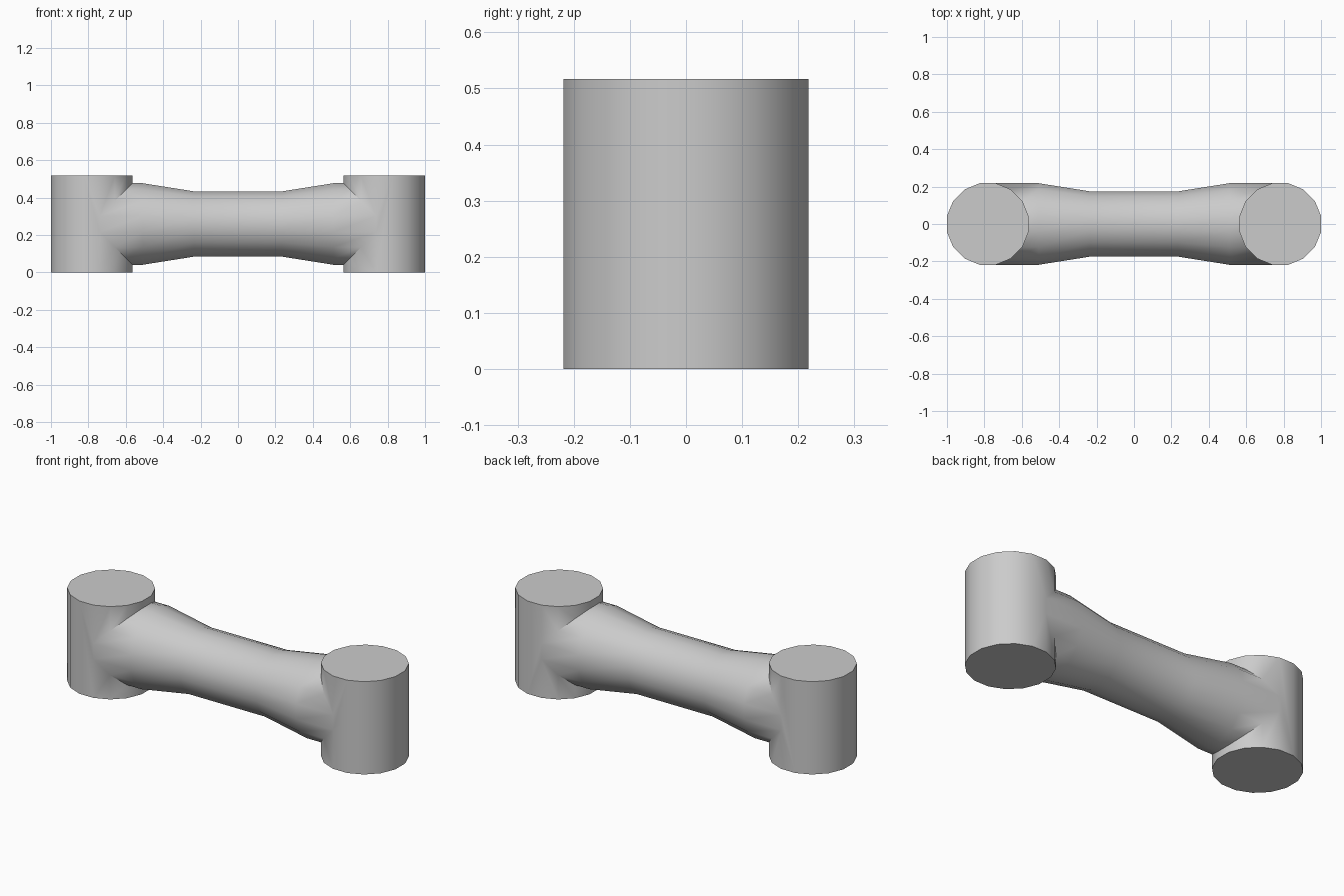
import bpy, bmesh, math

if "Cube" in bpy.data.objects:
    bpy.data.objects.remove(bpy.data.objects["Cube"])

SIDES = 16
FLAT = 0.218                                # half width across flats
RADIUS = FLAT / math.cos(math.pi / SIDES)
HEIGHT = 0.517
MID = HEIGHT / 2
POST_X = 1 - FLAT

grey = bpy.data.materials.new("warm grey")
grey.use_nodes = True
colour = (0.6, 0.6, 0.6, 1)
grey.diffuse_color = colour
grey.node_tree.nodes["Principled BSDF"].inputs["Base Color"].default_value = colour

# Cross-section shared by the posts and the beam
section = []
for i in range(SIDES):
    a = (i + 0.5) * math.tau / SIDES
    section.append((RADIUS * math.cos(a), RADIUS * math.sin(a)))

bm = bmesh.new()


def face(points):
    bm.faces.new([bm.verts.new(p) for p in points])


def add_post(side):
    """Upright post with an opening on its inner side for the beam."""
    def column(u, v, levels):
        return [(side * (POST_X - u), v, z) for z in levels]

    for i in range(SIDES):
        (u, v), (p, q) = section[i], section[(i + 1) % SIDES]
        if u > 0 and p > 0:
            # Inner walls stop below and above the beam joint
            for a, b in (((0, MID - u), (0, MID - p)),
                         ((MID + u, HEIGHT), (MID + p, HEIGHT))):
                face(column(u, v, a) + column(p, q, b)[::-1])
        else:
            def levels(w):
                return (0, MID - w, MID + w, HEIGHT) if w > 0 else (0, HEIGHT)
            face(column(u, v, levels(u)) + column(p, q, levels(p))[::-1])
    for z in (0, HEIGHT):
        face([(side * (POST_X - u), v, z) for u, v in section])


def beam_ring(x, scale):
    return [(x, v * scale, MID + w * scale) for w, v in section]


def joint_ring(side):
    """Mitred end that follows the wall of the post."""
    return [(side * (POST_X - abs(w)), v, MID + w) for w, v in section]


for side in (-1, 1):
    add_post(side)

# Waisted beam between the posts
rings = [joint_ring(-1), beam_ring(-0.51, 1), beam_ring(-0.235, 0.8),
         beam_ring(0.235, 0.8), beam_ring(0.51, 1), joint_ring(1)]
for r, s in zip(rings, rings[1:]):
    for i in range(SIDES):
        j = (i + 1) % SIDES
        face([r[i], r[j], s[j], s[i]])

bmesh.ops.remove_doubles(bm, verts=bm.verts[:], dist=0.0005)
bmesh.ops.recalc_face_normals(bm, faces=bm.faces[:])

mesh = bpy.data.meshes.new("connecting_bar")
bm.to_mesh(mesh)
bm.free()
mesh.materials.append(grey)
bar = bpy.data.objects.new("connecting_bar", mesh)
bpy.context.collection.objects.link(bar)

bpy.ops.object.select_all(action='DESELECT')
bar.select_set(True)
bpy.context.view_layer.objects.active = bar
bpy.ops.object.shade_smooth_by_angle(angle=math.radians(40))
